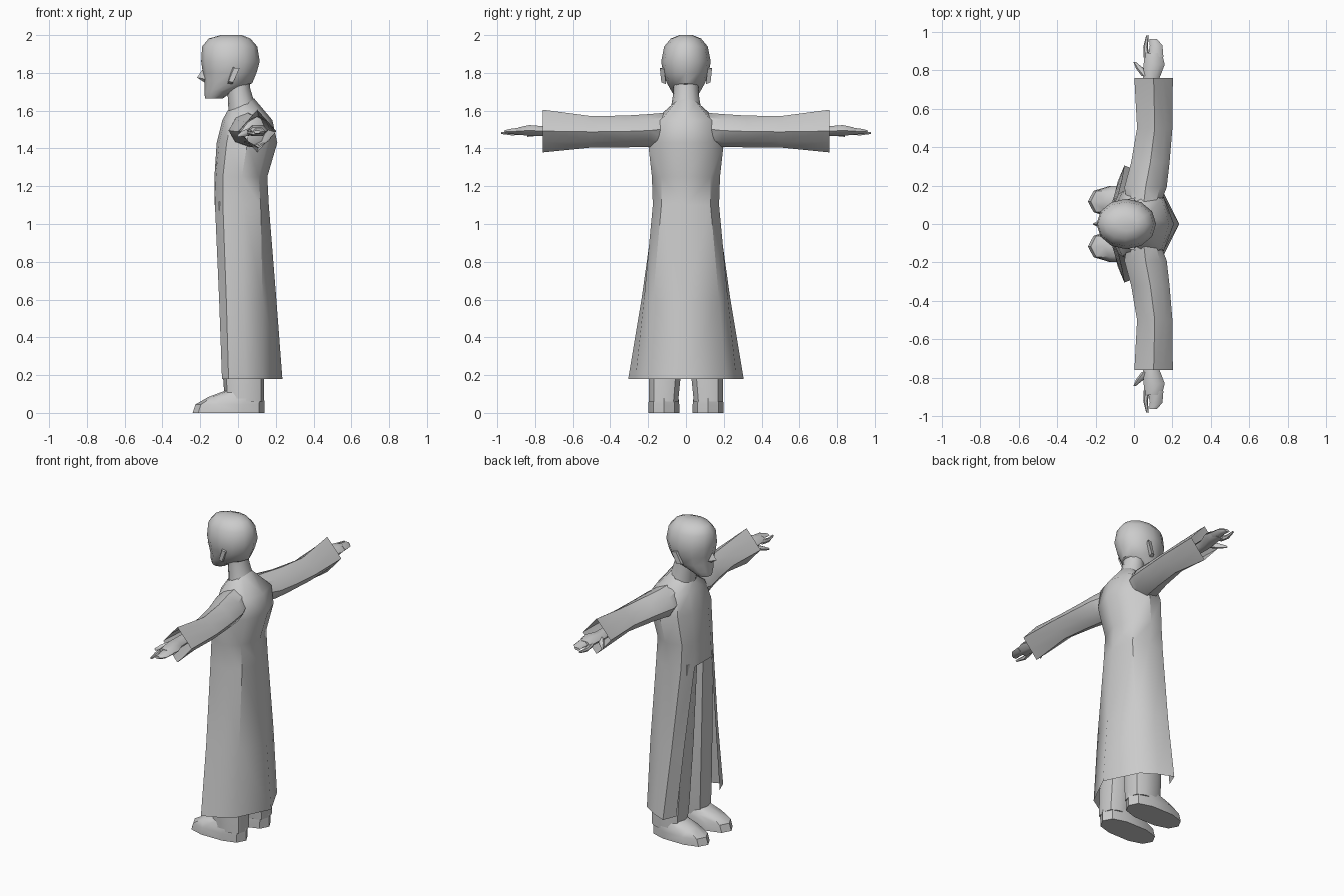
import bpy, bmesh, math

if "Cube" in bpy.data.objects:
    bpy.data.objects.remove(bpy.data.objects["Cube"])

grey = bpy.data.materials.new("plain_grey")
grey.diffuse_color = (0.6, 0.6, 0.6, 1)
grey.use_nodes = True
grey.node_tree.nodes["Principled BSDF"].inputs["Base Color"].default_value = grey.diffuse_color


def finish(name, bm, mirror=False, angle=40):
    """Turn a bmesh into a shaded object, optionally mirrored left to right."""
    bmesh.ops.recalc_face_normals(bm, faces=bm.faces)
    me = bpy.data.meshes.new(name)
    bm.to_mesh(me)
    bm.free()
    me.materials.append(grey)
    ob = bpy.data.objects.new(name, me)
    bpy.context.collection.objects.link(ob)
    if mirror:
        mod = ob.modifiers.new("mirror", 'MIRROR')
        mod.use_axis = (False, True, False)
        mod.merge_threshold = 0.0005
    bpy.ops.object.select_all(action='DESELECT')
    ob.select_set(True)
    bpy.context.view_layer.objects.active = ob
    bpy.ops.object.shade_smooth_by_angle(angle=math.radians(angle))
    return ob


def loft(name, rings, caps=(True, True), mirror=False, angle=40):
    """Skin a list of closed rings."""
    bm = bmesh.new()
    vs = [[bm.verts.new(p) for p in r] for r in rings]
    n = len(vs[0])
    for a, b in zip(vs, vs[1:]):
        for i in range(n):
            j = (i + 1) % n
            bm.faces.new((a[i], a[j], b[j], b[i]))
    if caps[0]:
        bm.faces.new(vs[0])
    if caps[1]:
        bm.faces.new(vs[-1])
    return finish(name, bm, mirror, angle)


def sup(v, e):
    return math.copysign(abs(v) ** e, v) if abs(v) > 1e-6 else 0


def level(z, xf, xb, w, cy=0, n=12, e=1.0, tilt=0):
    """Horizontal ring from front xf to back xb; tilt raises the back."""
    cx, rx = (xf + xb) / 2, (xb - xf) / 2
    out = []
    for i in range(n):
        a = 2 * math.pi * i / n
        c, s = sup(math.cos(a), e), sup(math.sin(a), e)
        out.append((cx + rx * c, cy + w * s, z + tilt * c))
    return out


def across(x, y, z, rx, rz, n=6, e=1.0):
    """Ring facing along the arm."""
    out = []
    for i in range(n):
        a = 2 * math.pi * i / n
        out.append((x + rx * sup(math.cos(a), e), y, z + rz * sup(math.sin(a), e)))
    return out


# Head
head = [(1.665, -.175, -.08, .045), (1.70, -.178, -.03, .075),
        (1.745, -.178, .075, .1), (1.80, -.186, .098, .12),
        (1.86, -.195, .115, .131), (1.94, -.19, .102, .115),
        (1.982, -.155, .065, .08), (2.0, -.09, .02, .035)]
loft("head", [level(*h) for h in head])

# Nose
bm = bmesh.new()
tip = bm.verts.new((-.217, 0, 1.775))
base = [bm.verts.new(p) for p in ((-.18, 0, 1.83), (-.165, .028, 1.765),
                                  (-.17, 0, 1.745), (-.165, -.028, 1.765))]
for i in range(4):
    bm.faces.new((tip, base[i], base[(i + 1) % 4]))
finish("nose", bm)

# Ears
loft("ear", [[(-.055, .105, 1.745), (-.03, .105, 1.74), (.0, .115, 1.82), (-.03, .115, 1.835)],
             [(-.05, .122, 1.755), (-.025, .13, 1.75), (.008, .138, 1.825), (-.022, .132, 1.825)]],
     mirror=True)

# Neck
loft("neck", [level(1.62, -.05, .085, .078, tilt=.03),
              level(1.70, -.055, .065, .066, tilt=.015),
              level(1.76, -.06, .06, .065)])

# Coat: columns run back centre, back corner, side, front corner, opening edge, front centre
rows = [
    (.18, .235, .13, .21, .04, .267, -.05, .305, -.085, .22, 0),
    (.6, .203, .13, .175, .03, .222, -.062, .235, -.1, .16, 0),
    (1.1, .163, .12, .13, .03, .175, -.08, .165, -.122, .085, -.125),
    (1.25, .155, .11, .13, .02, .18, -.08, .155, -.117, .08, -.125),
    (1.43, .208, .155, .14, .05, .2, -.06, .17, -.1, .08, -.113),
    (1.55, .182, .145, .13, .05, .165, -.035, .14, -.07, .07, -.083),
]
bm = bmesh.new()
grid = []
for z, b, x1, y1, x2, y2, x3, y3, x4, y4, f in rows:
    pts = [(b, 0, z), (x1, y1, z), (x2, y2, z), (x3, y3, z), (x4, y4, z), (f, 0, z)]
    grid.append([bm.verts.new(p) for p in pts])
collar = [(.085, 0, 1.665), (.07, .05, 1.65), (.02, .082, 1.625),
          (-.03, .06, 1.605), (-.048, .03, 1.6), (-.055, 0, 1.6)]
grid.append([bm.verts.new(p) for p in collar])
for k, (a, b) in enumerate(zip(grid, grid[1:])):
    for i in range(5 if k >= 2 else 4):      # front stays open below the waist
        bm.faces.new((a[i], a[i + 1], b[i + 1], b[i]))
for v in [v for v in bm.verts if not v.link_faces]:
    bm.verts.remove(v)
finish("coat", bm, mirror=True)

# Sleeves: rounded at the shoulder, diamond at the cuff
sleeve = [(.05, .1, 1.505, .085, .085, 1.0), (.06, .19, 1.495, .11, .087, 1.1),
          (.085, .32, 1.49, .1, .084, 1.3), (.108, .5, 1.488, .092, .083, 1.5),
          (.102, .76, 1.492, .1, .113, 2.0)]
loft("sleeve", [across(x, y, z, rx, rz, 8, e) for x, y, z, rx, rz, e in sleeve],
     caps=(False, False), mirror=True)

# Hands
parts = {
    "palm": [(.09, .6, 1.492, .035, .03), (.09, .76, 1.492, .043, .03),
             (.105, .83, 1.495, .055, .033), (.1, .89, 1.492, .045, .022)],
    "fingers": [(.113, .87, 1.492, .04, .022), (.115, .93, 1.49, .033, .016),
                (.1, .962, 1.488, .02, .009)],
    "index_finger": [(.067, .86, 1.488, .016, .016), (.06, .92, 1.48, .012, .013),
                     (.07, .98, 1.482, .007, .006)],
    "thumb": [(.065, .77, 1.488, .025, .02), (.03, .81, 1.478, .02, .016),
              (.004, .842, 1.468, .007, .008)],
}
for name, path in parts.items():
    loft(name, [across(*p) for p in path], mirror=True, angle=50)

# Trouser legs
loft("trouser_leg", [level(.06, -.07, .138, .08, .118, 10, .8),
                     level(.2, -.08, .138, .088, .112, 10, .8),
                     level(.6, -.1, .125, .085, .095, 10, .8),
                     level(1.12, -.118, .1, .078, .08, 10, .8)], mirror=True)

# Shoes
loft("shoe", [level(0, -.24, .14, .085, .117, 10, .8),
              level(.045, -.225, .14, .085, .117, 10, .8),
              level(.085, -.155, .138, .08, .117, 10, .8),
              level(.115, -.075, .13, .068, .117, 10, .8)], mirror=True)
